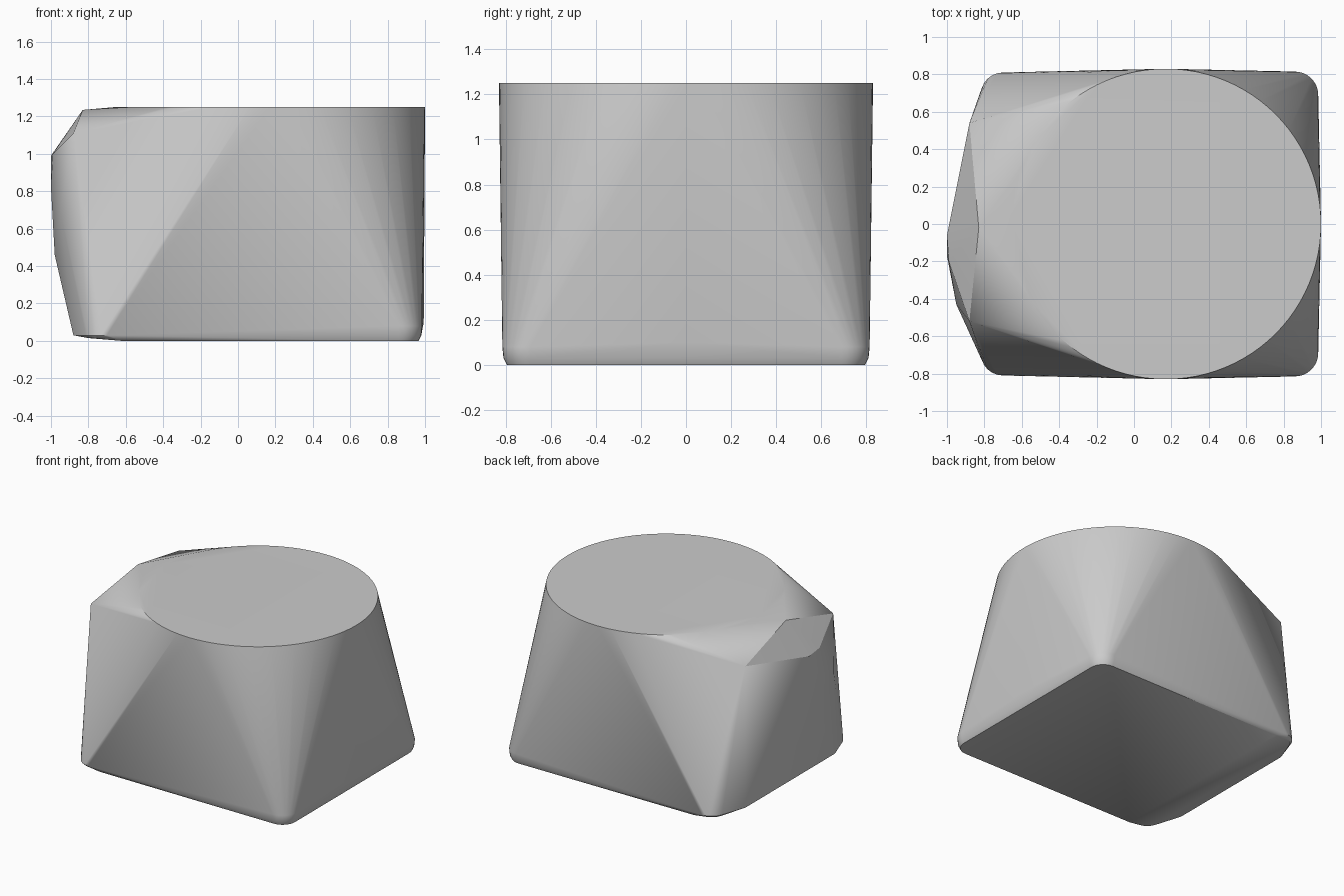
import bpy
import bmesh
from math import cos, sin, pi, radians

cube = bpy.data.objects.get("Cube")
if cube:
    bpy.data.objects.remove(cube, do_unlink=True)

# Single grey finish
grey = bpy.data.materials.new("plain_grey")
grey.use_nodes = True
colour = (0.6, 0.6, 0.6, 1)
grey.diffuse_color = colour
grey.node_tree.nodes["Principled BSDF"].inputs["Base Color"].default_value = colour


def arc(cx, cy, radius, z, start, end, steps):
    """Points along a horizontal arc, angles in quarter turns."""
    turn = (end - start) * pi / 2 / steps
    return [(cx + radius * cos(start * pi / 2 + i * turn),
             cy + radius * sin(start * pi / 2 + i * turn), z)
            for i in range(steps + 1)]


# Round top rim
points = arc(0.17, 0, 0.83, 1.25, 0, 4, 96)[:-1]

# Rounded foot corners, narrowing slightly towards the ground
for radius, z in ((0.125, 0.08), (0.12, 0.03), (0.105, 0)):
    points += arc(0.86, 0.69, radius, z, 0, 1, 8)
    points += arc(0.86, -0.69, radius, z, -1, 0, 8)
for radius, z in ((0.12, 0.03), (0.105, 0.015)):
    points += arc(-0.70, 0.69, radius, z, 1, 1.8, 5)
    points += arc(-0.70, -0.69, radius, z, 2.2, 3, 5)
points += [(-0.62, y, 0) for y in (-0.79, 0.79)]
points.append((0.993, 0, 0.1))

# Faceted bulge on the -x side
points += [
    (-0.88, 0.54, 1.11), (-0.88, -0.52, 1.11), (-0.83, -0.02, 1.235),
    (-1, -0.06, 0.99), (-0.99, -0.2, 1.0), (-1, -0.17, 0.82),
    (-0.98, -0.2, 0.46), (-0.95, -0.43, 0.7),
    (-0.88, 0.54, 0.03), (-0.88, -0.54, 0.03),
]

# Wrap the outline in a tight convex skin
bm = bmesh.new()
for p in points:
    bm.verts.new(p)
hull = bmesh.ops.convex_hull(bm, input=bm.verts[:])
spare = {v for v in hull["geom_interior"] + hull["geom_unused"]
         if isinstance(v, bmesh.types.BMVert)}
bmesh.ops.delete(bm, geom=list(spare), context="VERTS")
bmesh.ops.dissolve_limit(bm, angle_limit=radians(0.4),
                         verts=bm.verts[:], edges=bm.edges[:])
bmesh.ops.recalc_face_normals(bm, faces=bm.faces[:])

mesh = bpy.data.meshes.new("tapered_block")
bm.to_mesh(mesh)
bm.free()
mesh.materials.append(grey)
block = bpy.data.objects.new("tapered_block", mesh)
bpy.context.collection.objects.link(block)

# Smooth flanks with crisp rim and base edges
bpy.ops.object.select_all(action="DESELECT")
block.select_set(True)
bpy.context.view_layer.objects.active = block
bpy.ops.object.shade_smooth_by_angle(angle=radians(30))
